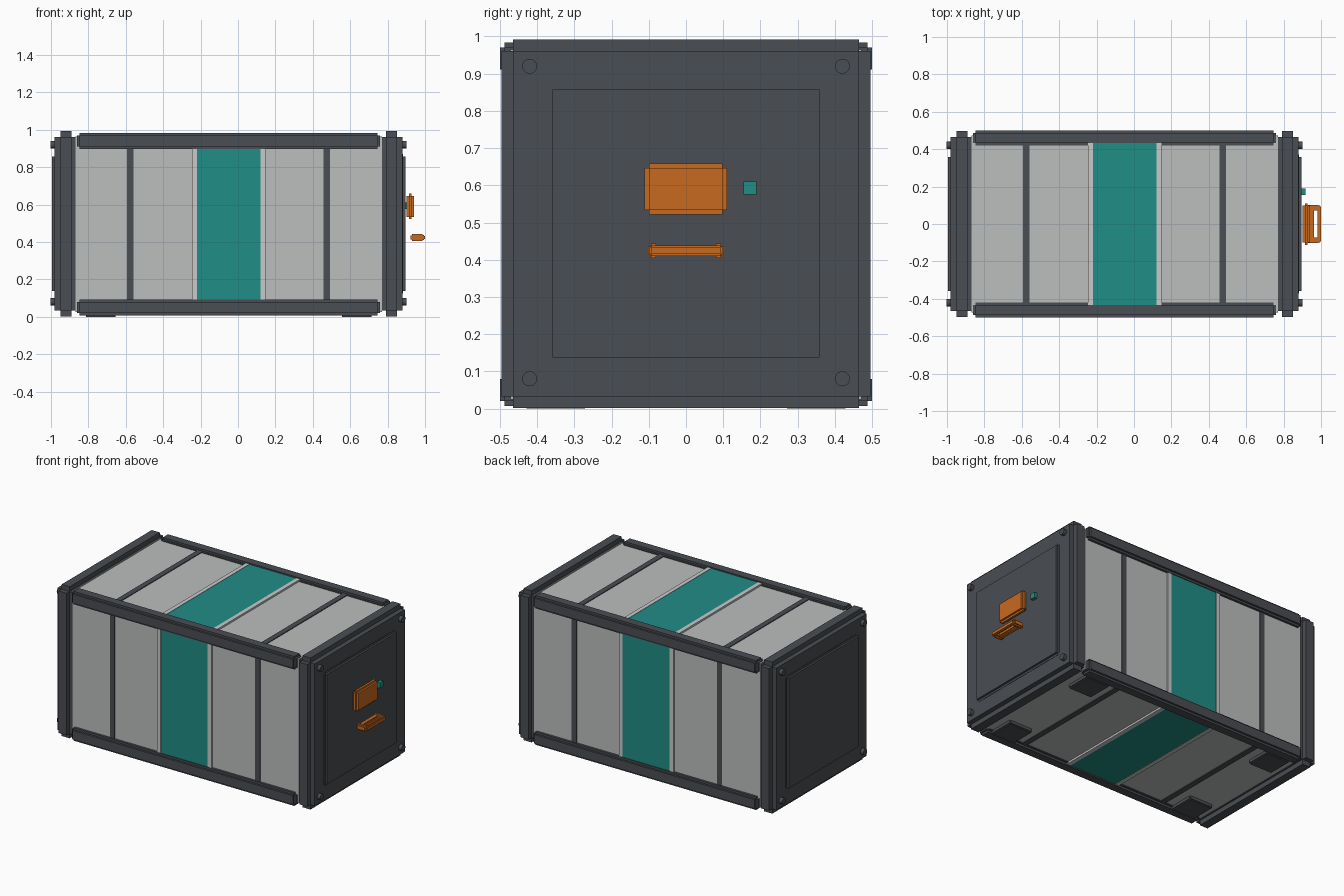
import bpy, bmesh, math
from mathutils import Matrix, Vector

if "Cube" in bpy.data.objects:
    bpy.data.objects.remove(bpy.data.objects["Cube"])


def material(name, rgb):
    m = bpy.data.materials.new(name)
    m.diffuse_color = (*rgb, 1)
    m.use_nodes = True
    m.node_tree.nodes["Principled BSDF"].inputs["Base Color"].default_value = m.diffuse_color
    return m


DARK = material("dark_frame", (0.067, 0.074, 0.084))
GREY = material("light_panel", (0.50, 0.52, 0.515))
PALE = material("pale_trim", (0.58, 0.60, 0.59))
TEAL = material("teal", (0.015, 0.266, 0.238))
ORANGE = material("orange", (0.584, 0.144, 0.014))

CX = -0.05   # middle of the container body
CZ = 0.495


def add_box(bm, lo, hi):
    lo, hi = Vector(lo), Vector(hi)
    mat = Matrix.Translation((lo + hi) / 2) @ Matrix.Diagonal((*(hi - lo), 1))
    bmesh.ops.create_cube(bm, size=1, matrix=mat)


def finish(name, bm, mat):
    me = bpy.data.meshes.new(name)
    bm.to_mesh(me)
    bm.free()
    me.materials.append(mat)
    ob = bpy.data.objects.new(name, me)
    bpy.context.collection.objects.link(ob)
    return ob


def box(name, lo, hi, mat, step=0.0):
    """Box whose edges are rebated by a square step."""
    bm = bmesh.new()
    if step:
        for axis in range(3):
            d = [step] * 3
            d[axis] = 0
            add_box(bm, [a + b for a, b in zip(lo, d)], [a - b for a, b in zip(hi, d)])
    else:
        add_box(bm, lo, hi)
    return finish(name, bm, mat)


def band(name, x0, x1, out, mat):
    """Slab running round all four long sides; out = distance proud of the core."""
    box(name, (x0, -0.472 - out, 0.025 - out), (x1, 0.472 + out, 0.965 + out), mat)


# Panelled core and the bands that wrap around it
band("core_panels", CX - 0.82, CX + 0.82, 0, GREY)
band("teal_band", CX - 0.17, CX + 0.17, 0.010, TEAL)
for s in (-1, 1):
    a, b = sorted((CX + s * 0.17, CX + s * 0.197))
    band("trim_strip", a, b, 0.012, PALE)
    band("rib", CX + s * 0.525 - 0.0175, CX + s * 0.525 + 0.0175, 0.005, DARK)

# Long corner rails
for sy in (-1, 1):
    for sz in (-1, 1):
        ys = sorted((sy * 0.42, sy * 0.50))
        zs = sorted((CZ + sz * 0.403, CZ + sz * 0.488))
        box("corner_rail", (CX - 0.81, ys[0], zs[0]), (CX + 0.81, ys[1], zs[1]), DARK, 0.013)

# End blocks with raised plates and corner bolts
for s in (-1, 1):
    xs = sorted((CX + s * 0.81, CX + s * 0.93))
    box("end_block", (xs[0], -0.496, 0.002), (xs[1], 0.496, 0.992), DARK, 0.031)
    xs = sorted((CX + s * 0.90, CX + s * 0.945))
    box("end_plate", (xs[0], -0.372, 0.125), (xs[1], 0.372, 0.87), DARK, 0.013)
    for sy in (-1, 1):
        for sz in (-1, 1):
            bm = bmesh.new()
            mat = (Matrix.Translation((CX + s * 0.93, sy * 0.42, CZ + 0.005 + sz * 0.42))
                   @ Matrix.Rotation(math.pi / 2, 4, 'Y'))
            bmesh.ops.create_cone(bm, cap_ends=True, segments=20, radius1=0.02,
                                  radius2=0.02, depth=0.044, matrix=mat)
            finish("corner_bolt", bm, DARK)

# Feet
for sx in (-1, 1):
    for sy in (-1, 1):
        x, y = CX + sx * 0.685, sy * 0.35
        box("foot", (x - 0.085, y - 0.085, 0), (x + 0.085, y + 0.085, 0.06), DARK, 0.006)

# Latch pad, indicator and handle on the right end
box("latch_pad", (0.902, -0.112, 0.522), (0.94, 0.11, 0.658), ORANGE, 0.012)
box("indicator", (0.89, 0.155, 0.575), (0.917, 0.19, 0.61), TEAL)
box("handle_back_bar", (0.925, -0.098, 0.41), (0.962, 0.098, 0.438), ORANGE, 0.007)
box("handle_grip", (0.982, -0.098, 0.41), (1.0, 0.098, 0.438), ORANGE, 0.005)
for sy in (-1, 1):
    ys = sorted((sy * 0.072, sy * 0.102))
    box("handle_arm", (0.922, ys[0], 0.405), (0.995, ys[1], 0.443), ORANGE, 0.008)
